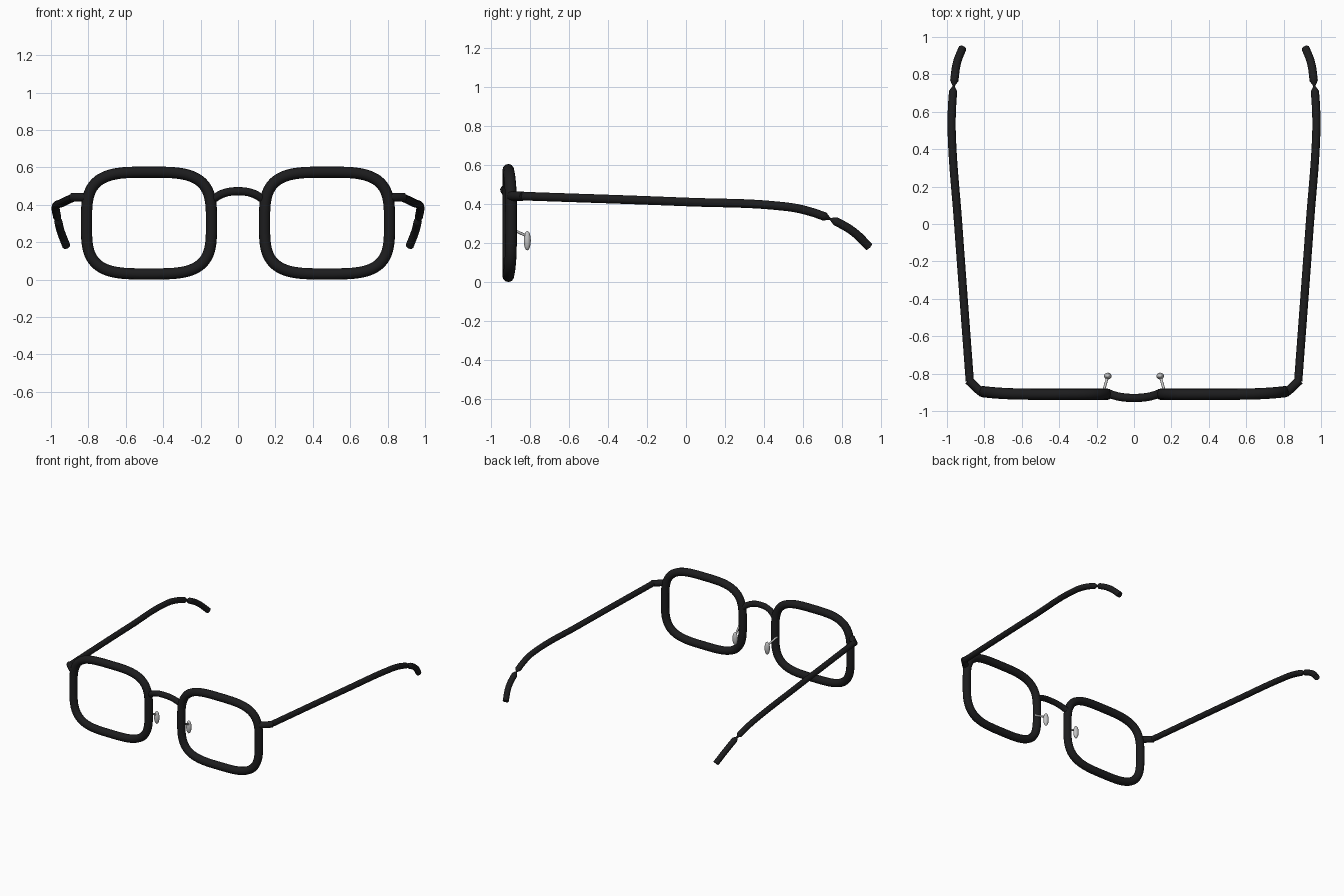
import bpy
import math
from mathutils import Vector

cube = bpy.data.objects.get("Cube")
if cube:
    bpy.data.objects.remove(cube, do_unlink=True)


def material(name, color, roughness):
    m = bpy.data.materials.new(name)
    m.use_nodes = True
    m.diffuse_color = color
    shader = m.node_tree.nodes["Principled BSDF"]
    shader.inputs["Base Color"].default_value = color
    shader.inputs["Roughness"].default_value = roughness
    return m


BLACK = material("matte black", (0.012, 0.012, 0.013, 1), 0.5)
SILVER = material("pale grey", (0.55, 0.55, 0.55, 1), 0.4)


def finish(obj, name, mat):
    obj.name = obj.data.name = name
    obj.data.materials.clear()
    obj.data.materials.append(mat)
    bpy.ops.object.select_all(action="DESELECT")
    obj.select_set(True)
    bpy.context.view_layer.objects.active = obj
    bpy.ops.object.shade_smooth_by_angle(angle=math.radians(40))


def tube(name, points, radius, mat, handle="AUTO", cyclic=False, scales=None, steps=8):
    """Sweep a round section along a bezier path and turn it into a mesh."""
    data = bpy.data.curves.new(name, "CURVE")
    data.dimensions = "3D"
    data.bevel_depth = radius
    data.bevel_resolution = 4
    data.resolution_u = steps
    data.use_fill_caps = True
    spline = data.splines.new("BEZIER")
    spline.bezier_points.add(len(points) - 1)
    spline.use_cyclic_u = cyclic
    for i, (bp, co) in enumerate(zip(spline.bezier_points, points)):
        bp.co = co
        bp.handle_left_type = bp.handle_right_type = handle
        bp.radius = scales[i] if scales else 1
    obj = bpy.data.objects.new(name, data)
    bpy.context.collection.objects.link(obj)
    bpy.ops.object.select_all(action="DESELECT")
    obj.select_set(True)
    bpy.context.view_layer.objects.active = obj
    bpy.ops.object.convert(target="MESH")
    finish(bpy.context.object, name, mat)


def power(v, p):
    return math.copysign(abs(v) ** p, v)


def rim_path(side):
    """Rounded rectangle whose outer edge bends slightly backwards."""
    path = []
    for i in range(48):
        a = math.tau * i / 48
        u, w = power(math.cos(a), 0.57), power(math.sin(a), 0.57)
        y = -0.91 + 0.014 * max(u, 0) ** 3
        path.append((side * (0.476 + 0.334 * u), y, 0.302 + 0.272 * w))
    return path


for side, label in ((1, "left"), (-1, "right")):
    def flip(points):
        return [(side * x, y, z) for x, y, z in points]

    # Lens rim
    tube(label + "_rim", rim_path(side), 0.03, BLACK, cyclic=True, steps=3)

    # Hinge block between rim and temple
    tube(label + "_hinge", flip([(0.79, -0.9, 0.44), (0.825, -0.893, 0.44),
                                 (0.885, -0.835, 0.44)]), 0.024, BLACK, handle="VECTOR")

    # Temple arm, pinched where the ear tip joins it
    arm = [(0.878, -0.84, 0.44), (0.94, 0, 0.41), (0.975, 0.5, 0.387),
           (0.974, 0.6, 0.37), (0.967, 0.71, 0.335), (0.964, 0.738, 0.323),
           (0.961, 0.766, 0.311), (0.947, 0.86, 0.255), (0.918, 0.938, 0.18)]
    tube(label + "_temple", flip(arm), 0.022, BLACK,
         scales=[1, 1, 1, 1, 1, 0.25, 1, 1, 1])

    # Nose pad and its wire
    tube(label + "_pad_wire", flip([(0.165, -0.9, 0.275), (0.142, -0.82, 0.237)]),
         0.007, SILVER, handle="VECTOR")
    bpy.ops.mesh.primitive_uv_sphere_add(segments=24, ring_count=16, radius=1,
                                         location=(side * 0.14, -0.813, 0.212))
    pad = bpy.context.object
    pad.scale = Vector((0.02, 0.018, 0.05))
    finish(pad, label + "_nose_pad", SILVER)

# Bridge arching up and forward between the rims
tube("bridge", [(-0.14, -0.905, 0.425), (-0.08, -0.923, 0.46), (0, -0.93, 0.472),
                (0.08, -0.923, 0.46), (0.14, -0.905, 0.425)], 0.022, BLACK)
